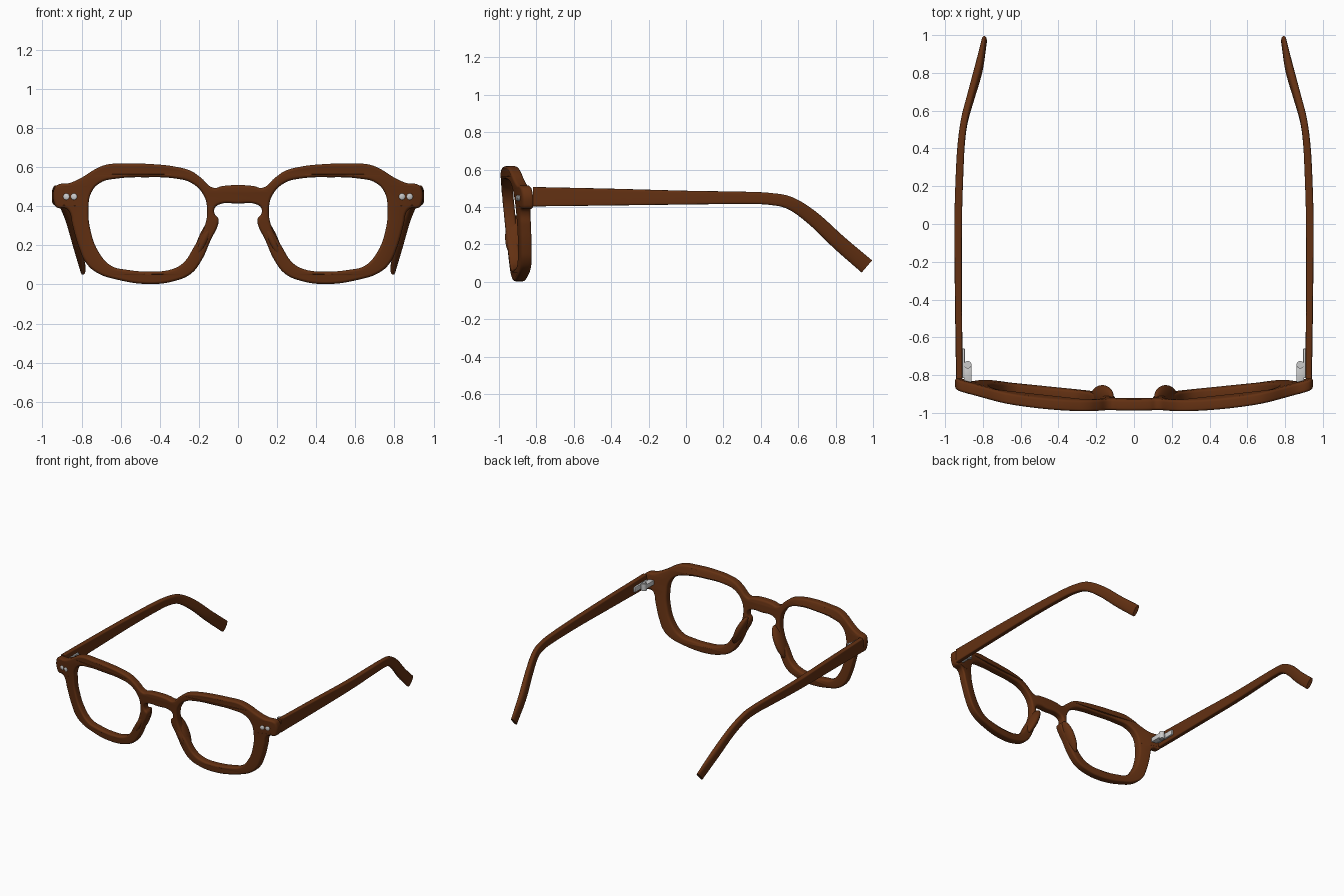
import bpy, bmesh, math
from mathutils import Matrix, Vector

if "Cube" in bpy.data.objects:
    bpy.data.objects.remove(bpy.data.objects["Cube"])


def material(name, rgb):
    m = bpy.data.materials.new(name)
    m.diffuse_color = (*rgb, 1)
    m.use_nodes = True
    m.node_tree.nodes["Principled BSDF"].inputs["Base Color"].default_value = m.diffuse_color
    return m


BROWN = material("brown acetate", (0.125, 0.030, 0.006))
SILVER = material("silver metal", (0.60, 0.60, 0.60))


def finish(name, mesh, mat, mirror=True, angle=40):
    mesh.materials.clear()
    mesh.materials.append(mat)
    ob = bpy.data.objects.new(name, mesh)
    bpy.context.collection.objects.link(ob)
    bpy.ops.object.select_all(action='DESELECT')
    ob.select_set(True)
    bpy.context.view_layer.objects.active = ob
    bpy.ops.object.shade_smooth_by_angle(angle=math.radians(angle))
    if mirror:
        ob.modifiers.new("mirror", 'MIRROR')
    return ob


def from_bmesh(name, bm, mat):
    bmesh.ops.recalc_face_normals(bm, faces=bm.faces)
    me = bpy.data.meshes.new(name)
    bm.to_mesh(me)
    bm.free()
    return finish(name, me, mat)


def ellipsoid(name, centre, radii, rot, mat):
    bm = bmesh.new()
    bmesh.ops.create_uvsphere(bm, u_segments=32, v_segments=20, radius=1,
                              matrix=Matrix.LocRotScale(Vector(centre), rot, Vector(radii)))
    return from_bmesh(name, bm, mat)


def box(name, lo, hi, mat, bevel=0.004):
    lo, hi = Vector(lo), Vector(hi)
    bm = bmesh.new()
    bmesh.ops.create_cube(bm, size=1, matrix=Matrix.LocRotScale((lo + hi) / 2, None, hi - lo))
    bmesh.ops.bevel(bm, geom=bm.edges[:], offset=bevel, segments=2, affect='EDGES', profile=0.5)
    return from_bmesh(name, bm, mat)


def cylinder(name, centre, radius, depth, mat):
    bm = bmesh.new()
    bmesh.ops.create_cone(bm, cap_ends=True, segments=24, radius1=radius, radius2=radius,
                          depth=depth, matrix=Matrix.Translation(centre))
    return from_bmesh(name, bm, mat)


# Front: flat outline with two lens holes, bevelled, then wrapped and tilted
HALF, BEVEL = 0.03, 0.014


def front_y(x, z):
    return -0.995 + 0.125 * abs(x) ** 2.5 + 0.1 * (0.57 - z)


outer = [(0, .508), (.08, .503), (.125, .494), (.19, .546), (.24, .58), (.32, .602), (.42, .614),
         (.57, .618), (.67, .613), (.725, .592), (.80, .546), (.86, .519), (.925, .508), (.94, .49),
         (.94, .415), (.925, .393), (.88, .388), (.862, .37), (.847, .306), (.81, .18), (.775, .107),
         (.725, .062), (.62, .025), (.444, .002), (.316, .02), (.24, .055), (.19, .117), (.138, .23),
         (.101, .31), (.10, .335), (.119, .36), (.119, .39), (.09, .411), (0, .413)]
hole = [(.24, .52), (.316, .541), (.47, .548), (.622, .541), (.704, .52), (.75, .47), (.765, .383),
        (.755, .28), (.714, .168), (.648, .095), (.57, .075), (.444, .066), (.34, .077), (.28, .11),
        (.224, .194), (.173, .29), (.158, .383), (.178, .46)]


def flip(points):
    return [(-x, z) for x, z in reversed(points)]


cu = bpy.data.curves.new("outline", 'CURVE')
cu.dimensions = '2D'
cu.fill_mode = 'BOTH'
cu.extrude = HALF - BEVEL
cu.bevel_depth = BEVEL
cu.bevel_resolution = 3
cu.offset = -BEVEL
for pts in (outer + flip(outer[1:-1]), hole, flip(hole)):
    sp = cu.splines.new('BEZIER')
    sp.bezier_points.add(len(pts) - 1)
    sp.use_cyclic_u = True
    sp.resolution_u = 6
    for bp, (x, z) in zip(sp.bezier_points, pts):
        bp.co = (x, z, 0)
        bp.handle_left_type = bp.handle_right_type = 'AUTO'
tmp = bpy.data.objects.new("outline", cu)
bpy.context.collection.objects.link(tmp)
dg = bpy.context.evaluated_depsgraph_get()
me = bpy.data.meshes.new_from_object(tmp.evaluated_get(dg))
bpy.data.objects.remove(tmp)
bm = bmesh.new()
bm.from_mesh(me)
bmesh.ops.remove_doubles(bm, verts=bm.verts, dist=1e-5)
for v in bm.verts:
    x, z, d = v.co
    v.co = (x, front_y(x, z) + HALF - d, z)
bmesh.ops.recalc_face_normals(bm, faces=bm.faces)
bm.to_mesh(me)
bm.free()
finish("front_frame", me, BROWN, mirror=False)

# Nose pads swelling from the back of the rims
ellipsoid("nose_pad", (.168, -.91, .24), (.031, .057, .125), Matrix.Rotation(-0.44, 3, 'Y').to_quaternion(), BROWN)

# Temple arm: lofted rounded section; stations are x, y, z, half thickness, half height, squareness
stations = [Vector(s) for s in (
    (.925, -.818, .455, .017, .052, 8), (.929, -.4, .453, .019, .045, 7), (.931, 0, .45, .020, .037, 6),
    (.922, .3, .449, .020, .033, 5), (.912, .45, .443, .019, .032, 4), (.895, .56, .419, .019, .034, 3.5),
    (.862, .68, .338, .020, .038, 3), (.823, .82, .208, .022, .041, 2.5), (.793, .967, .082, .014, .043, 2.2))]


def spline_at(t):
    i = min(int(t), len(stations) - 2)
    f = t - i
    p1, p2 = stations[i], stations[i + 1]
    p0 = stations[i - 1] if i else p1 * 2 - p2
    p3 = stations[i + 2] if i + 2 < len(stations) else p2 * 2 - p1
    return 0.5 * (2 * p1 + (p2 - p0) * f + (2 * p0 - 5 * p1 + 4 * p2 - p3) * f * f
                  + (3 * p1 - p0 - 3 * p2 + p3) * f ** 3)


bm = bmesh.new()
rings, SEG, STEPS = [], 32, 48
last = len(stations) - 1
for k in range(STEPS + 1):
    t = last * k / STEPS
    x, y, z, w, h, e = spline_at(t)
    d = spline_at(min(t + .01, last)) - spline_at(max(t - .01, 0))
    n = Vector((0, -d[2], d[1])).normalized()
    ring = []
    for j in range(SEG):
        a = 2 * math.pi * (j + .5) / SEG
        c, s = math.cos(a), math.sin(a)
        u = math.copysign(abs(c) ** (2 / e), c) * w
        v = math.copysign(abs(s) ** (2 / e), s) * h
        ring.append(bm.verts.new(Vector((x + u, y, z)) + n * v))
    rings.append(ring)
for a, b in zip(rings, rings[1:]):
    for j in range(SEG):
        bm.faces.new((a[j], a[(j + 1) % SEG], b[(j + 1) % SEG], b[j]))
bm.faces.new(rings[0])
bm.faces.new(rings[-1])
from_bmesh("temple_arm", bm, BROWN)

# Hinges
box("hinge_front_leaf", (.860, -.84, .432), (.900, -.75, .468), SILVER)
box("hinge_temple_leaf", (.896, -.815, .430), (.911, -.66, .470), SILVER, 0.003)
box("hinge_link", (.875, -.765, .440), (.905, -.73, .460), SILVER)
cylinder("hinge_knuckle", (.880, -.745, .45), .020, .054, SILVER)
cylinder("hinge_screw", (.880, -.745, .45), .011, .064, SILVER)

# Rivets on the front end pieces
for x in (.839, .878):
    ellipsoid("rivet", (x, front_y(x, .449), .449), (.0165, .006, .0165),
              Matrix.Rotation(0.24, 3, 'Z').to_quaternion(), SILVER)
